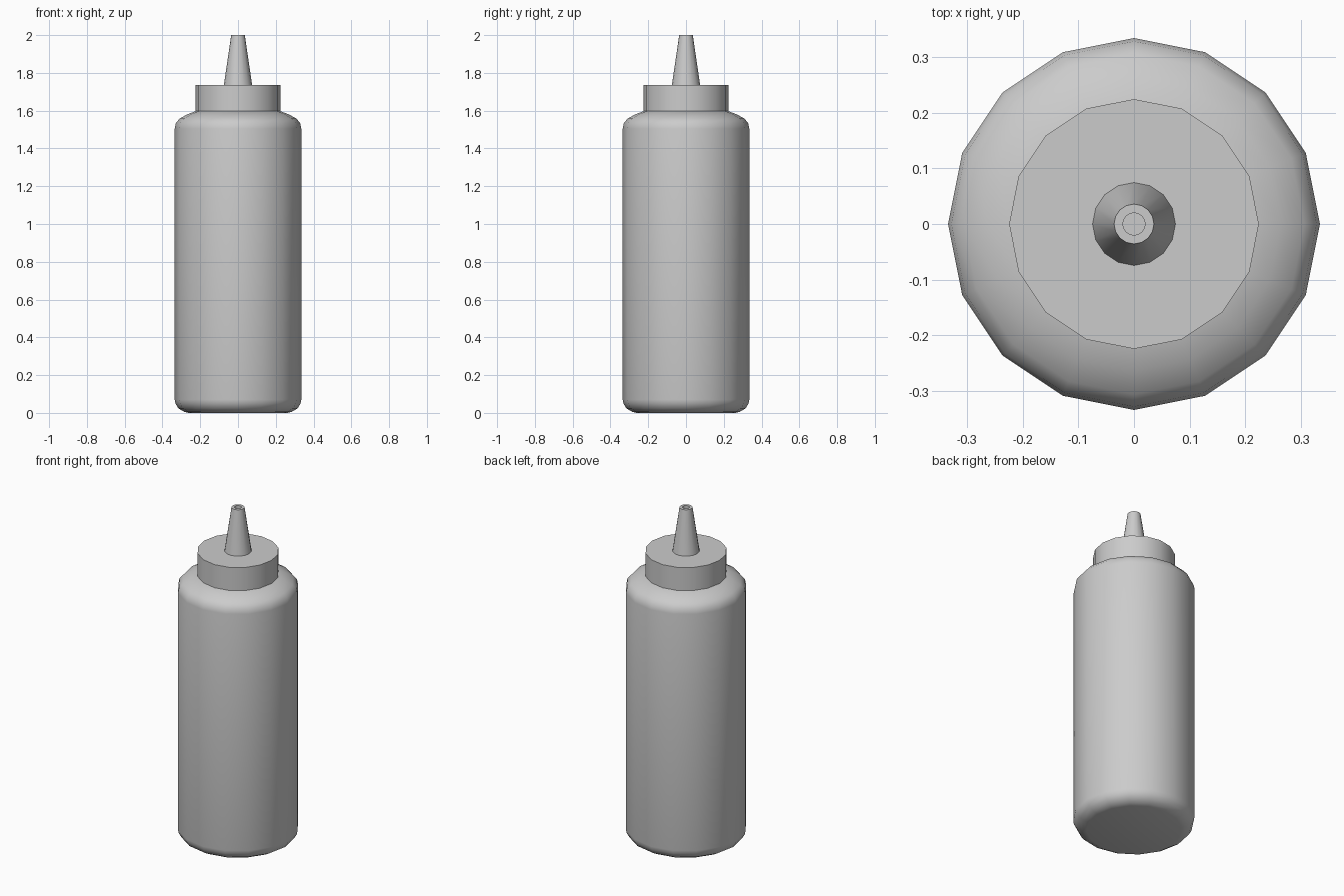
import bpy, bmesh, math

if "Cube" in bpy.data.objects:
    bpy.data.objects.remove(bpy.data.objects["Cube"])

SIDES = 16


def lathe(name, profile, sharp_angle):
    """Spin an (r, z) profile around z and cap both ends."""
    bm = bmesh.new()
    rings = []
    for r, z in profile:
        rings.append([bm.verts.new((r * math.cos(2 * math.pi * i / SIDES),
                                    r * math.sin(2 * math.pi * i / SIDES), z))
                      for i in range(SIDES)])
    for a, b in zip(rings, rings[1:]):
        for i in range(SIDES):
            j = (i + 1) % SIDES
            bm.faces.new((a[i], a[j], b[j], b[i]))
    bm.faces.new(rings[0][::-1])
    bm.faces.new(rings[-1])
    bmesh.ops.recalc_face_normals(bm, faces=bm.faces[:])
    mesh = bpy.data.meshes.new(name)
    bm.to_mesh(mesh)
    bm.free()
    obj = bpy.data.objects.new(name, mesh)
    bpy.context.collection.objects.link(obj)
    bpy.ops.object.select_all(action='DESELECT')
    obj.select_set(True)
    bpy.context.view_layer.objects.active = obj
    bpy.ops.object.shade_smooth_by_angle(angle=math.radians(sharp_angle))
    return obj


# Squeeze body with rounded base and shoulder
lathe("bottle_body", [(0.262, 0.0), (0.285, 0.006), (0.316, 0.024), (0.331, 0.05),
                      (0.335, 0.07), (0.335, 1.505), (0.329, 1.535),
                      (0.307, 1.56), (0.265, 1.582), (0.225, 1.597),
                      (0.2, 1.6)], 50)

# Screw cap
lathe("screw_cap", [(0.225, 1.595), (0.225, 1.737)], 40)

# Tapered nozzle with a recessed opening
lathe("nozzle", [(0.075, 1.735), (0.036, 2.0), (0.02, 2.0), (0.02, 1.97)], 40)
